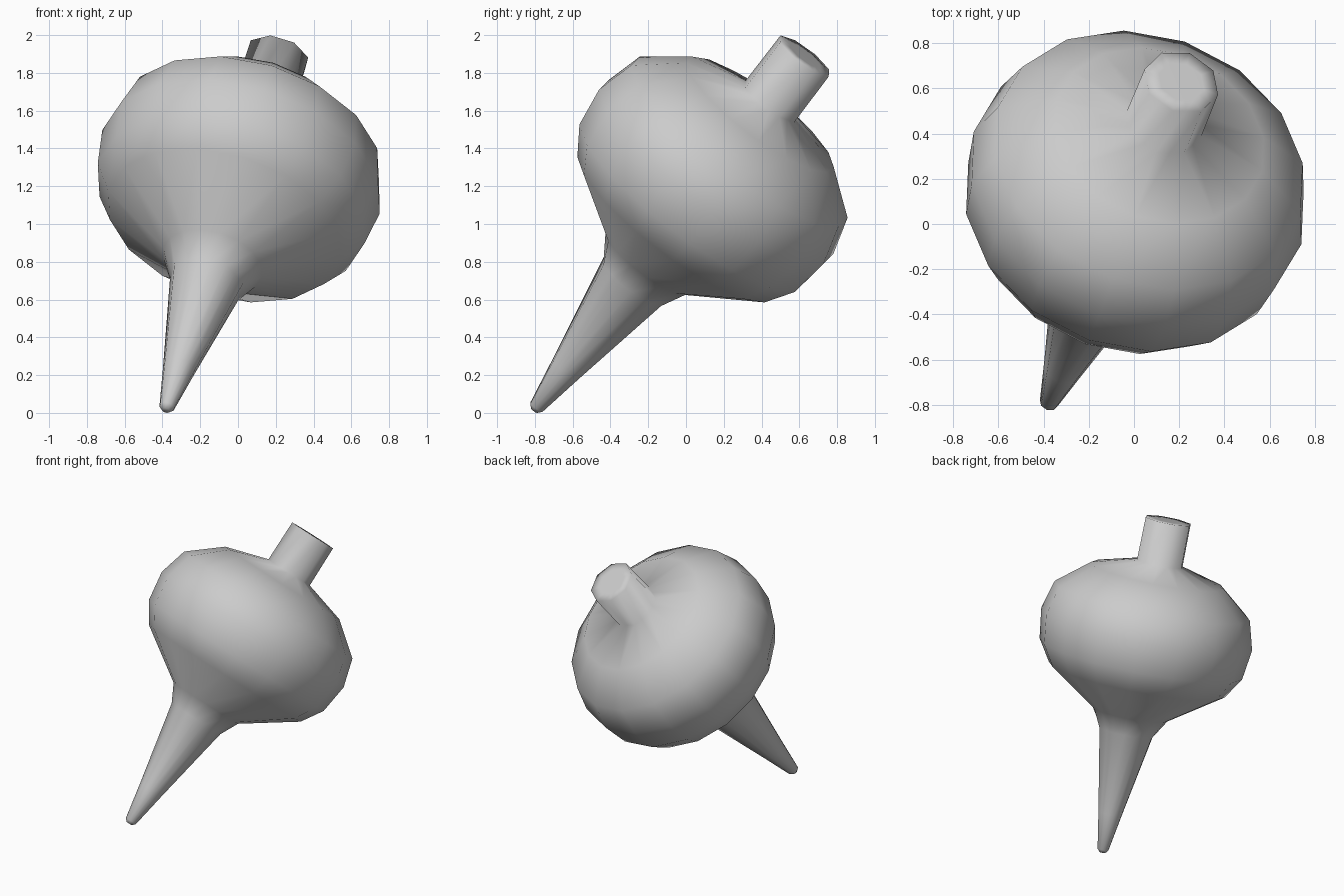
import bpy, bmesh
from math import radians, cos, sin, pi
from mathutils import Vector, Matrix

cube = bpy.data.objects.get("Cube")
if cube:
    bpy.data.objects.remove(cube, do_unlink=True)

SIDES = 16
PHASE = radians(27)
TIP = Vector((-0.38, -0.80, 0.02))       # where the spike meets the ground
AXIS = Vector((0.243, 0.589, 0.771))     # leaning spin axis

# Profile rings: distance along the axis, radius, octagonal or round
PROFILE = [
    (-0.008, 0.022, True), (0.015, 0.042, True), (0.28, 0.09, True),   # spike
    (0.877, 0.205, True), (1.008, 0.272, False),                       # neck
    (1.26, 0.64, False), (1.412, 0.737, False), (1.63, 0.767, False),  # body
    (1.837, 0.71, False), (2.023, 0.482, False),
    (2.113, 0.174, True), (2.425, 0.172, True), (2.427, 0.105, True),  # stem
]


def ring(bm, height, radius, octagonal):
    """One ring; an octagonal ring puts every second point on a chord."""
    verts = []
    for i in range(SIDES):
        r = radius * cos(pi / 8) if octagonal and i % 2 else radius
        a = PHASE + 2 * pi * i / SIDES
        verts.append(bm.verts.new((r * cos(a), r * sin(a), height)))
    return verts


# Lathe the profile and close both ends
bm = bmesh.new()
rings = [ring(bm, *p) for p in PROFILE]
for low, high in zip(rings, rings[1:]):
    for i in range(SIDES):
        j = (i + 1) % SIDES
        bm.faces.new((low[i], low[j], high[j], high[i]))
bm.faces.new(reversed(rings[0]))
bm.faces.new(rings[-1])

# Lean the top over and rest its tip on the ground
lean = Vector((0, 0, 1)).rotation_difference(AXIS).to_matrix().to_4x4()
bm.transform(Matrix.Translation(TIP) @ lean)
lowest = min(v.co.z for v in bm.verts)
bm.transform(Matrix.Translation((0, 0, -lowest)))
for face in bm.faces:
    face.smooth = True
mesh = bpy.data.meshes.new("spinning_top")
bm.to_mesh(mesh)
bm.free()

# Plain grey finish
grey = bpy.data.materials.new("light_grey")
grey.use_nodes = True
colour = (0.6, 0.6, 0.6, 1)
grey.diffuse_color = colour
grey.node_tree.nodes["Principled BSDF"].inputs["Base Color"].default_value = colour
mesh.materials.append(grey)

spinning_top = bpy.data.objects.new("spinning_top", mesh)
bpy.context.collection.objects.link(spinning_top)
